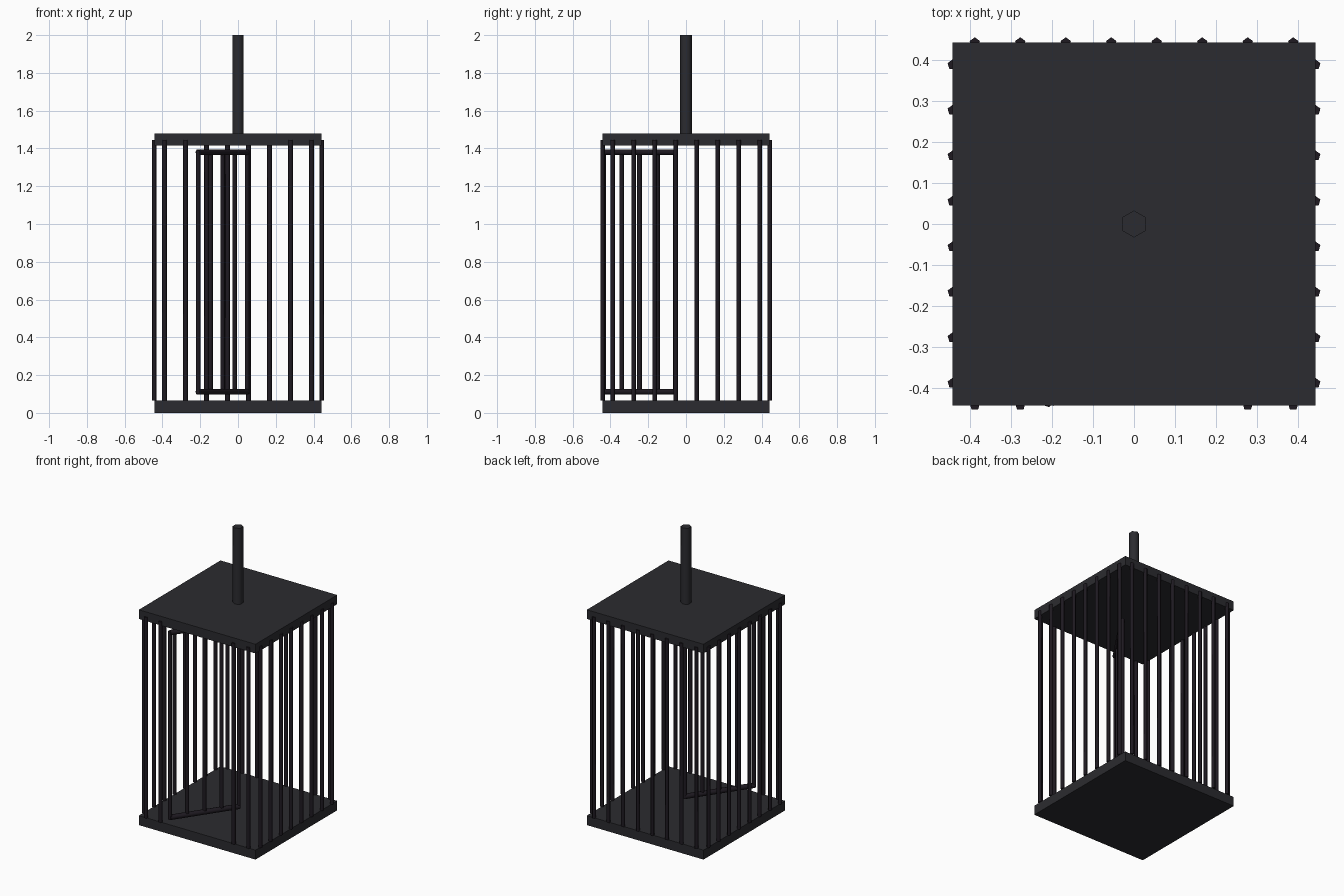
import bpy, math
from mathutils import Vector

if "Cube" in bpy.data.objects:
    bpy.data.objects.remove(bpy.data.objects["Cube"])


def material(name, color):
    m = bpy.data.materials.new(name)
    m.diffuse_color = (*color, 1)
    m.use_nodes = True
    m.node_tree.nodes["Principled BSDF"].inputs["Base Color"].default_value = m.diffuse_color
    return m


plate_mat = material("dark_iron", (0.024, 0.024, 0.029))
bar_mat = material("blackened_bars", (0.013, 0.010, 0.015))


def plate(name, z0, z1, half):
    bpy.ops.mesh.primitive_cube_add(size=1, location=(0, 0, (z0 + z1) / 2))
    o = bpy.context.object
    o.name = name
    o.scale = (2 * half, 2 * half, z1 - z0)
    bpy.ops.object.transform_apply(location=False, rotation=False, scale=True)
    o.data.materials.append(plate_mat)


def rod(name, a, b, r, sides, mat, spin=0.0):
    a, b = Vector(a), Vector(b)
    d = b - a
    bpy.ops.mesh.primitive_cylinder_add(vertices=sides, radius=r, depth=d.length,
                                        location=(a + b) / 2)
    o = bpy.context.object
    o.name = name
    if abs(d.z) < 0.001:
        o.rotation_euler = (0, math.pi / 2, math.atan2(d.y, d.x))
    else:
        o.rotation_euler = (0, 0, spin)
    o.data.materials.append(mat)
    bpy.ops.object.shade_smooth_by_angle(angle=math.radians(75))


HALF = 0.443      # half width of the plates, bars sit on their edges
BAR_R = 0.0132
Z0, Z1 = 0.065, 1.445

# Floor, roof and hanging pole
plate("floor_plate", 0, 0.065, HALF)
plate("roof_plate", 1.415, 1.478, HALF)
rod("hanging_pole", (0, 0, 1.45), (0, 0, 2.0), 0.033, 6, plate_mat)

# Cage bars on four sides, leaving a doorway in the front
for i in range(8):
    t = -0.389 + i * 0.778 / 7
    spots = [("back_bar", t, HALF), ("left_bar", -HALF, t), ("right_bar", HALF, t)]
    if i in (0, 1, 6, 7):
        spots.append(("front_bar", t, -HALF))
    for name, x, y in spots:
        rod(name, (x, y, Z0), (x, y, Z1), BAR_R, 5, bar_mat)

# Door swung inward: five uprights and two rails
hinge, free = Vector((-0.211, -0.435)), Vector((0.047, -0.057))
swing = math.atan2(free.y - hinge.y, free.x - hinge.x)
for i in range(5):
    p = hinge.lerp(free, i / 4)
    rod("door_bar", (p.x, p.y, 0.1), (p.x, p.y, 1.39), BAR_R, 5, bar_mat, swing)
for z in (0.112, 1.38):
    rod("door_rail", (*hinge, z), (*free, z), 0.017, 6, bar_mat)
